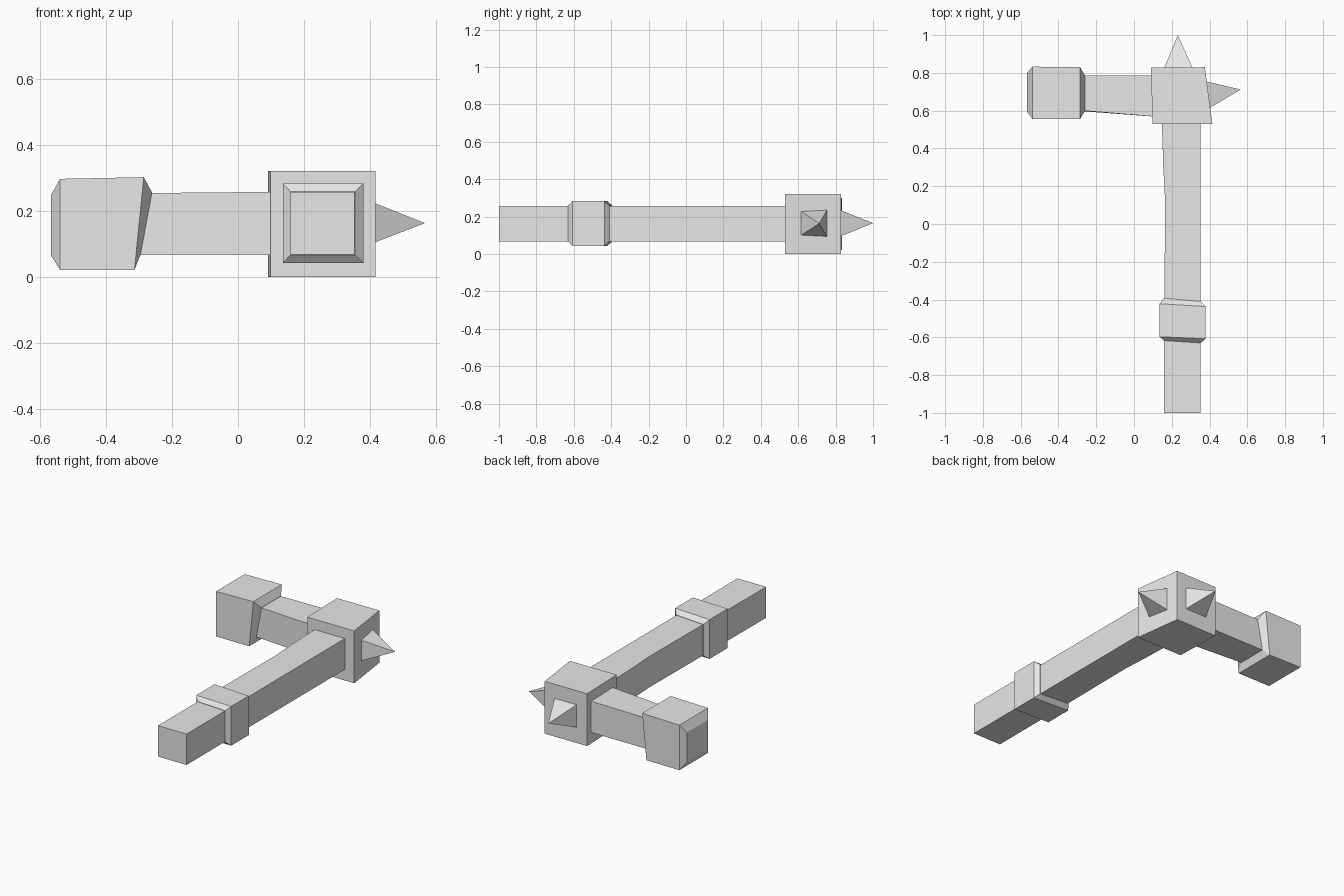
import bpy
import bmesh

if "Cube" in bpy.data.objects:
    bpy.data.objects.remove(bpy.data.objects["Cube"], do_unlink=True)

grey = bpy.data.materials.new("plain grey")
grey.use_nodes = True
grey.diffuse_color = (0.8, 0.8, 0.8, 1)
grey.node_tree.nodes["Principled BSDF"].inputs["Base Color"].default_value = (0.8, 0.8, 0.8, 1)


def ring_x(x_low, x_high, y0, y1, z0, z1):
    """Rectangle across the x axis; it may lean between its low and high edge."""
    return [(x_low, y0, z0), (x_low, y1, z0), (x_high, y1, z1), (x_high, y0, z1)]


def ring_y(y_left, y_right, x0, x1, z0, z1):
    """Rectangle across the y axis; it may lean between its two sides."""
    return [(x0, y_left, z0), (x1, y_right, z0), (x1, y_right, z1), (x0, y_left, z1)]


def loft(name, rings, tip=None):
    """Skin four-cornered rings and close the ends, the last one to a tip if given."""
    bm = bmesh.new()
    loops = [[bm.verts.new(p) for p in ring] for ring in rings]
    bm.faces.new(loops[0])
    for a, b in zip(loops, loops[1:]):
        for i in range(4):
            j = (i + 1) % 4
            bm.faces.new((a[i], a[j], b[j], b[i]))
    last = loops[-1]
    if tip:
        apex = bm.verts.new(tip)
        for i in range(4):
            bm.faces.new((last[i], last[(i + 1) % 4], apex))
    else:
        bm.faces.new(last)
    bmesh.ops.recalc_face_normals(bm, faces=bm.faces)
    mesh = bpy.data.meshes.new(name)
    bm.to_mesh(mesh)
    bm.free()
    mesh.materials.append(grey)
    obj = bpy.data.objects.new(name, mesh)
    bpy.context.collection.objects.link(obj)
    return obj


# Long square handle, slightly flared toward the head
loft("handle", [ring_y(y, y, x, 0.352, 0.068, 0.257) for y, x in
                ((-1, 0.158), (-0.5, 0.16), (0.12, 0.165), (0.3, 0.155), (0.56, 0.147))])

# Bevelled collar around the grip
loft("handle_collar", [
    ring_y(-0.617, -0.63, 0.158, 0.354, 0.067, 0.259),
    ring_y(-0.597, -0.607, 0.136, 0.379, 0.043, 0.283),
    ring_y(-0.422, -0.437, 0.136, 0.379, 0.043, 0.283),
    ring_y(-0.393, -0.41, 0.158, 0.354, 0.067, 0.259)])

# Corner block joining handle, neck and spikes
loft("head_block", [
    ring_y(0.53, 0.53, 0.098, 0.415, 0, 0.32),
    ring_y(0.828, 0.83, 0.09, 0.375, 0, 0.32)])

# Neck and striking end
loft("head_neck", [
    ring_x(-0.31, -0.27, 0.6, 0.787, 0.067, 0.254),
    ring_x(0.13, 0.13, 0.567, 0.787, 0.067, 0.258)])
loft("striking_end", [
    ring_x(-0.566, -0.566, 0.595, 0.8, 0.065, 0.247),
    ring_x(-0.538, -0.538, 0.556, 0.833, 0.022, 0.297),
    ring_x(-0.313, -0.285, 0.556, 0.83, 0.022, 0.302),
    ring_x(-0.295, -0.26, 0.598, 0.787, 0.067, 0.256)])

# Pyramid spikes on the back and the left side
loft("back_spike", [ring_y(0.82, 0.82, 0.157, 0.313, 0.092, 0.237)], (0.232, 1, 0.165))
loft("side_spike", [ring_x(0.38, 0.38, 0.602, 0.755, 0.092, 0.237)], (0.565, 0.712, 0.163))
